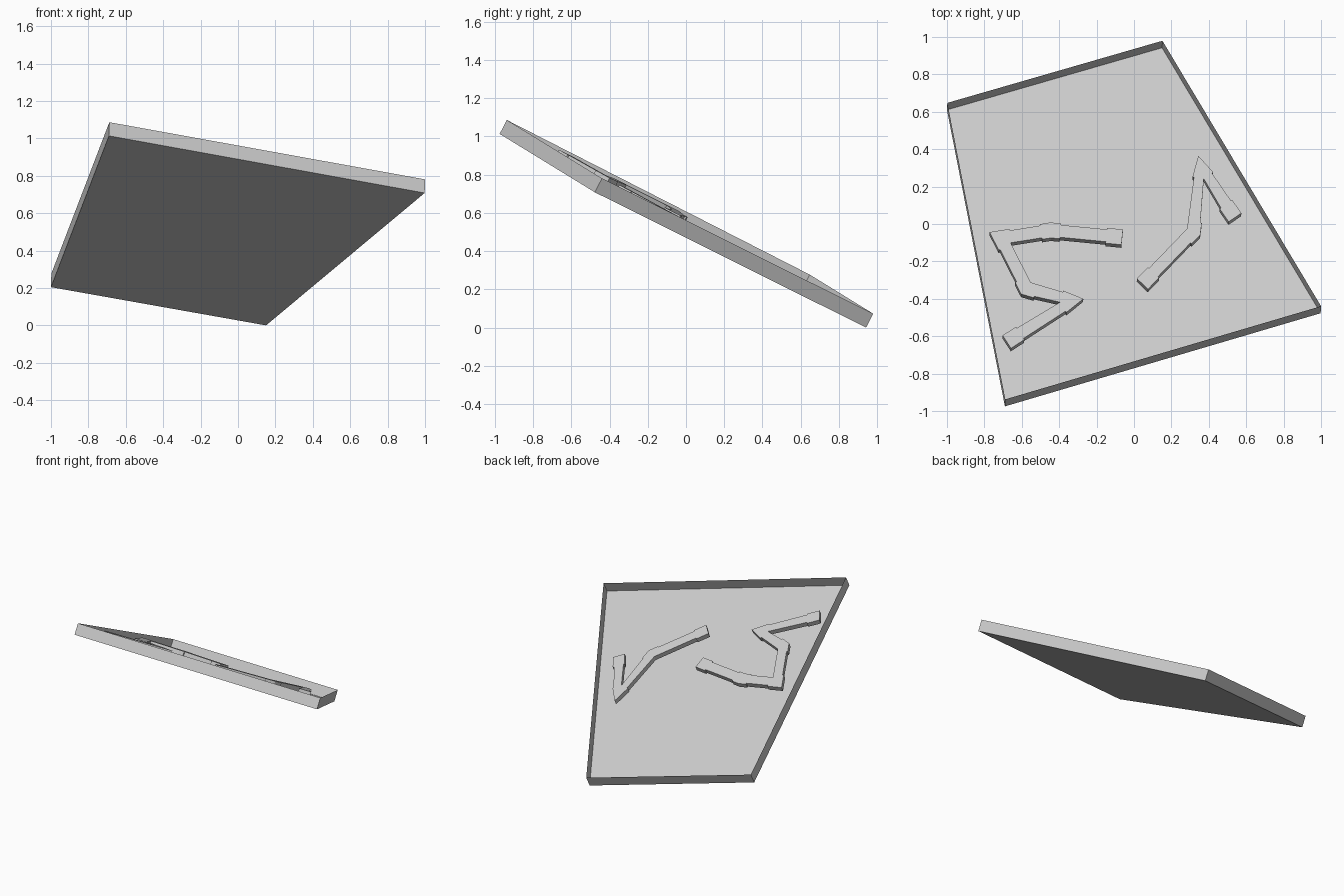
import bpy, bmesh
from mathutils import Vector

if "Cube" in bpy.data.objects:
    bpy.data.objects.remove(bpy.data.objects["Cube"])

# Tilted plane that the whole tray follows
SX, SY = -0.0287, -0.516
NORMAL = Vector((-SX, -SY, 1)).normalized()
DEPTH = 0.082


def on_plane(x, y, height):
    """Point above/below (x, y) on the plane parallel to the floor."""
    o = Vector((0.15, 0.942, 0)) + NORMAL * height
    return Vector((x, y, o.z + SX * (x - o.x) + SY * (y - o.y)))


def extrude(name, points, offset, cap):
    bm = bmesh.new()
    n = len(points)
    a = [bm.verts.new(p) for p in points]
    b = [bm.verts.new(p + offset) for p in points]
    bm.faces.new(a)
    for i in range(n):
        j = (i + 1) % n
        bm.faces.new((a[i], b[i], b[j], a[j]))
    if cap:
        bm.faces.new(b[::-1])
        bmesh.ops.recalc_face_normals(bm, faces=bm.faces)
    mesh = bpy.data.meshes.new(name)
    bm.to_mesh(mesh)
    bm.free()
    ob = bpy.data.objects.new(name, mesh)
    bpy.context.collection.objects.link(ob)
    return ob


def side_outline(path, body=0.033, pad=0.041, reach=0.052, end=0.085):
    """Left-hand edge of a ribbon, stepping wider at every joint and end."""
    out = []
    last = len(path) - 1
    for i, p in enumerate(path):
        d0 = (p - path[i - 1]).normalized() if i else None
        d1 = (path[i + 1] - p).normalized() if i < last else None
        n0 = Vector((-d0.y, d0.x)) if d0 else None
        n1 = Vector((-d1.y, d1.x)) if d1 else None
        if i == 0:
            out += [p + n1 * pad, p + n1 * pad + d1 * end, p + n1 * body + d1 * end]
        elif i == last:
            out += [p + n0 * body - d0 * end, p + n0 * pad - d0 * end, p + n0 * pad]
        else:
            bis = (n0 + n1).normalized()
            stretch = min(1 / max(bis.dot(n0), 0.01), 1.7)
            turn = d0.cross(d1) if hasattr(d0, "cross") else 0
            if turn > 0.3:                       # inside of a sharp bend
                out.append(p + bis * body * stretch)
            else:
                out += [p + n0 * body - d0 * reach, p + n0 * pad - d0 * reach,
                        p + bis * pad * stretch,
                        p + n1 * pad + d1 * reach, p + n1 * body + d1 * reach]
    return out


def ribbon(name, coords):
    path = [Vector(c) for c in coords]
    outline = side_outline(path) + side_outline(path[::-1])
    top = [on_plane(q.x, q.y, DEPTH - 0.012) for q in outline]
    extrude(name, top, NORMAL * -0.036, True)


# Open tray: floor and four thin walls
corners = [(-1, 0.61), (0.15, 0.942), (0.998, -0.477), (-0.69, -0.975)]
extrude("tray", [on_plane(x, y, 0) for x, y in corners], NORMAL * DEPTH, False)

# Two jointed ribbons held just below the rim
ribbon("left_ribbon", [(-0.063, -0.07), (-0.445, -0.033), (-0.71, -0.075),
                       (-0.575, -0.34), (-0.34, -0.41), (-0.68, -0.63)])
ribbon("right_ribbon", [(0.54, 0.035), (0.36, 0.297), (0.315, -0.04), (0.045, -0.32)])
